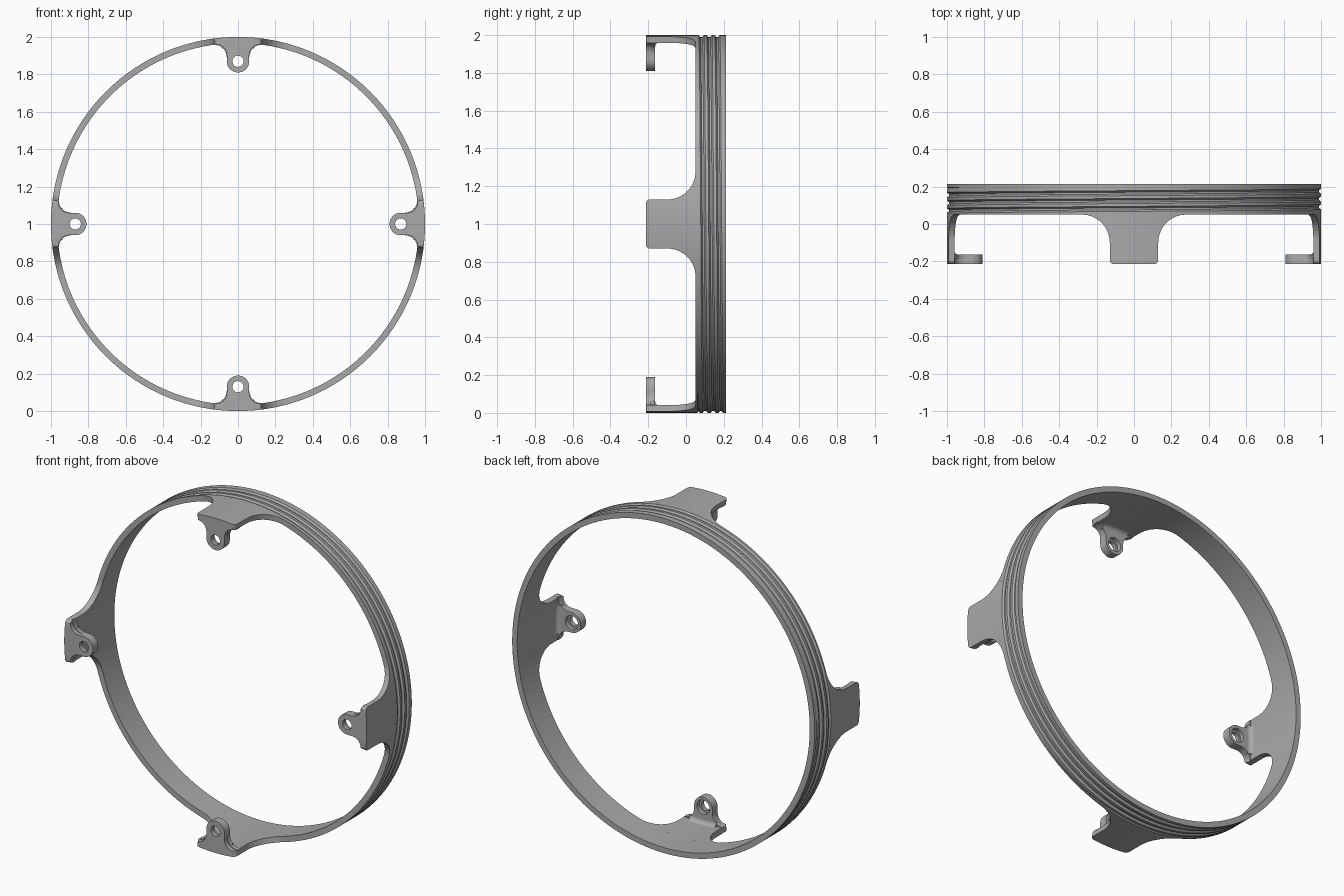
import bpy, bmesh
from math import sin, cos, pi, radians, asin
from mathutils import Matrix, Vector

if "Cube" in bpy.data.objects:
    bpy.data.objects.remove(bpy.data.objects["Cube"], do_unlink=True)

OUTER, INNER = 1.0, 0.967
FRONT, LIP, BACK = -0.213, 0.05, 0.213
PITCH, DEPTH = 0.042, 0.011

grey = bpy.data.materials.new("plain_grey")
grey.use_nodes = True
grey.diffuse_color = (0.4, 0.4, 0.4, 1)
grey.node_tree.nodes["Principled BSDF"].inputs["Base Color"].default_value = grey.diffuse_color


def polar(r, a, y):
    """Point on the ring axis frame; angle 0 is the top."""
    return Vector((r * sin(a), y, 1 + r * cos(a)))


def arc(cx, cy, r, start, end, steps=10):
    angles = [radians(start + (end - start) * i / steps) for i in range(steps + 1)]
    return [(cx + r * cos(a), cy + r * sin(a)) for a in angles]


def finish(obj, angle=35):
    obj.data.materials.clear()
    obj.data.materials.append(grey)
    bpy.ops.object.select_all(action="DESELECT")
    obj.select_set(True)
    bpy.context.view_layer.objects.active = obj
    bpy.ops.object.shade_smooth_by_angle(angle=radians(angle))


def sweep(name, columns, closed_ends=False, angle=35):
    """Skin a row of closed sections."""
    bm = bmesh.new()
    rows = [[bm.verts.new(p) for p in col] for col in columns]
    n = len(rows[0])
    for a, b in zip(rows, rows[1:]):
        for j in range(n):
            k = (j + 1) % n
            bm.faces.new((a[j], a[k], b[k], b[j]))
    if closed_ends:
        bm.faces.new(rows[0])
        bm.faces.new(rows[-1])
    bmesh.ops.remove_doubles(bm, verts=bm.verts, dist=0.00005)
    bmesh.ops.recalc_face_normals(bm, faces=bm.faces)
    mesh = bpy.data.meshes.new(name)
    bm.to_mesh(mesh)
    bm.free()
    obj = bpy.data.objects.new(name, mesh)
    bpy.context.collection.objects.link(obj)
    finish(obj, angle)
    return obj


# Threaded ring: the groove profile advances one pitch per turn
THREAD_START, THREAD_END = LIP + 0.01, BACK - 0.018


def thread_radius(phase, y):
    groove = max(0, min(1, (0.32 - abs(phase - 0.5)) / 0.2))
    taper = min(1, max(0, min(y - THREAD_START, THREAD_END - y) / 0.006))
    return OUTER - DEPTH * groove * taper


def ring_section(a):
    points = [polar(INNER, a, BACK), polar(INNER, a, LIP), polar(OUTER, a, LIP)]
    for turn in range(-2, 6):
        for phase in (0, 0.18, 0.38, 0.62, 0.82):
            y = THREAD_START + PITCH * (turn + phase + a / (2 * pi))
            y = max(THREAD_START, min(THREAD_END, y))
            points.append(polar(thread_radius(phase, y), a, y))
    points.append(polar(OUTER, a, BACK))
    return points


SEGMENTS = 192
sweep("threaded_ring", [ring_section(2 * pi * i / SEGMENTS) for i in range(SEGMENTS + 1)])

# Half outline of a tab, from the flared root to the rounded front corner
HALF, FLARE, CORNER = 0.13, 0.15, 0.02
half = arc(HALF + FLARE, LIP - FLARE, FLARE, 90, 180, 14)
half += arc(HALF - CORNER - 0.0005, FRONT + CORNER, CORNER, 0, -90, 5)
half += [(0.07, FRONT), (0.035, FRONT), (0, FRONT)]
outline = half + [(-u, y) for u, y in reversed(half[:-1])]


def tab_section(u, y, turn):
    a, back = u + turn, LIP + 0.004
    return [polar(OUTER, a, y), polar(OUTER, a, back), polar(INNER, a, back), polar(INNER, a, y)]


# Lug plate with a hole, drawn in its own plane with radius as height
HOLE_AT, LUG = 0.87, 0.06


def lug_plate(name, half_width, hole, y0, y1, turn):
    root = INNER - half_width ** 2 / 2
    fillet = half_width - LUG
    side = arc(half_width, root - fillet, fillet, 90, 180, 8)
    bottom = arc(0, HOLE_AT, LUG, 0, -180, 20)
    top = [(0.98 * sin(half_width * k / 4), 0.98 * cos(half_width * k / 4)) for k in range(-4, 5)]
    shape = top + side + bottom + [(-u, r) for u, r in reversed(side)]
    curve = bpy.data.curves.new(name, "CURVE")
    curve.dimensions = "2D"
    curve.fill_mode = "BOTH"
    curve.extrude = (y1 - y0) / 2
    for points in (shape, arc(0, HOLE_AT, hole, 0, 345, 23)):
        spline = curve.splines.new("POLY")
        spline.points.add(len(points) - 1)
        for p, (u, r) in zip(spline.points, points):
            p.co = (u, r, 0, 1)
        spline.use_cyclic_u = True
    obj = bpy.data.objects.new(name, curve)
    bpy.context.collection.objects.link(obj)
    bpy.ops.object.select_all(action="DESELECT")
    obj.select_set(True)
    bpy.context.view_layer.objects.active = obj
    bpy.ops.object.convert(target="MESH")
    obj = bpy.context.view_layer.objects.active
    obj.data.transform(Matrix.Translation((0, (y0 + y1) / 2, 1))
                       @ Matrix.Rotation(turn, 4, "Y") @ Matrix.Rotation(pi / 2, 4, "X"))
    bm = bmesh.new()
    bm.from_mesh(obj.data)
    bmesh.ops.remove_doubles(bm, verts=bm.verts, dist=0.00005)
    bmesh.ops.recalc_face_normals(bm, faces=bm.faces)
    bm.to_mesh(obj.data)
    bm.free()
    finish(obj)


# Four tabs, each with a lug, a counterbored back layer and a root cove
STEP, LUG_BACK, COVE = FRONT + 0.025, FRONT + 0.05, 0.025
for i, place in enumerate(("top", "left", "bottom", "right")):
    turn = i * pi / 2
    sweep(place + "_tab", [tab_section(u, y, turn) for u, y in outline], True)
    lug_plate(place + "_lug_front", 0.116, 0.03, FRONT, STEP, turn)
    lug_plate(place + "_lug_back", 0.128, 0.042, STEP, LUG_BACK, turn)
    cove = arc(INNER - COVE, LUG_BACK + COVE, COVE, 0, -90, 6)
    cove += [(INNER - COVE, LUG_BACK - 0.01), (INNER + 0.005, LUG_BACK - 0.01),
             (INNER + 0.005, LUG_BACK + COVE)]
    sweep(place + "_root_cove",
          [[polar(r, turn + 0.09 * k / 4, y) for r, y in cove] for k in range(-4, 5)], True)
